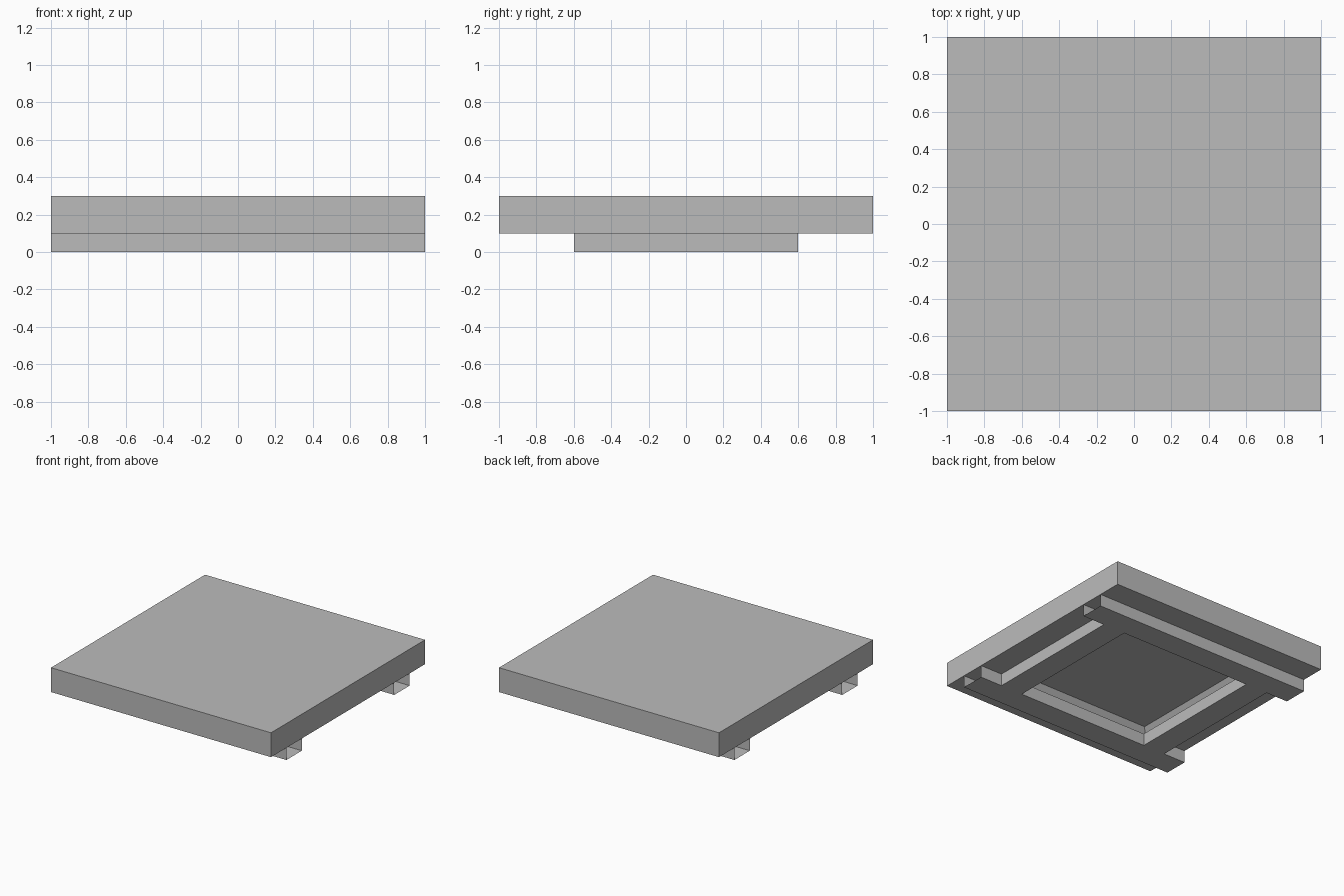
import bpy, bmesh

old = bpy.data.objects.get("Cube")
if old:
    bpy.data.objects.remove(old, do_unlink=True)

GREY = (0.5, 0.5, 0.5, 1)
material = bpy.data.materials.new("plain grey")
material.use_nodes = True
material.diffuse_color = GREY
material.node_tree.nodes["Principled BSDF"].inputs["Base Color"].default_value = GREY


def finish(bm, name):
    mesh = bpy.data.meshes.new(name)
    bm.to_mesh(mesh)
    bm.free()
    mesh.materials.append(material)
    obj = bpy.data.objects.new(name, mesh)
    bpy.context.collection.objects.link(obj)
    return obj


# Square slab with a sloped recess in its underside
bm = bmesh.new()
bmesh.ops.create_cube(bm, size=2)
bmesh.ops.scale(bm, vec=(1, 1, 0.1), verts=bm.verts)
bmesh.ops.translate(bm, vec=(0, 0, 0.2), verts=bm.verts)
bm.normal_update()
under = [f for f in bm.faces if f.normal.z < -0.5]
bmesh.ops.inset_region(bm, faces=under, thickness=0.4)
bmesh.ops.inset_region(bm, faces=under, thickness=0.1, depth=-0.1)
finish(bm, "slab")

# Base frame: two full-width rails joined by two cross beams, on a cell grid
XS = (-1, -0.8, -0.6, 0.6, 0.8, 1)
YS = (-0.8, -0.6, 0.6, 0.8)
bm = bmesh.new()
for x0, x1 in zip(XS, XS[1:]):
    for y0, y1 in zip(YS, YS[1:]):
        cx, cy = abs(x0 + x1) / 2, abs(y0 + y1) / 2
        is_rail = cy > 0.6
        is_beam = 0.6 < cx < 0.8
        if is_rail or is_beam:
            corners = ((x0, y0), (x0, y1), (x1, y1), (x1, y0))
            bm.faces.new([bm.verts.new((x, y, 0)) for x, y in corners])
bmesh.ops.remove_doubles(bm, verts=bm.verts, dist=0.001)

# Raise walls round the frame, leaving the rail ends open
rim = [e for e in bm.edges if e.is_boundary
       and not all(abs(v.co.x) > 0.99 for v in e.verts)]
raised = bmesh.ops.extrude_edge_only(bm, edges=rim)["geom"]
bmesh.ops.translate(bm, vec=(0, 0, 0.1),
                    verts=[g for g in raised if isinstance(g, bmesh.types.BMVert)])
bmesh.ops.recalc_face_normals(bm, faces=bm.faces)
bm.normal_update()
if any(f.normal.z > 0.5 for f in bm.faces):
    bmesh.ops.reverse_faces(bm, faces=bm.faces)
finish(bm, "base_frame")
